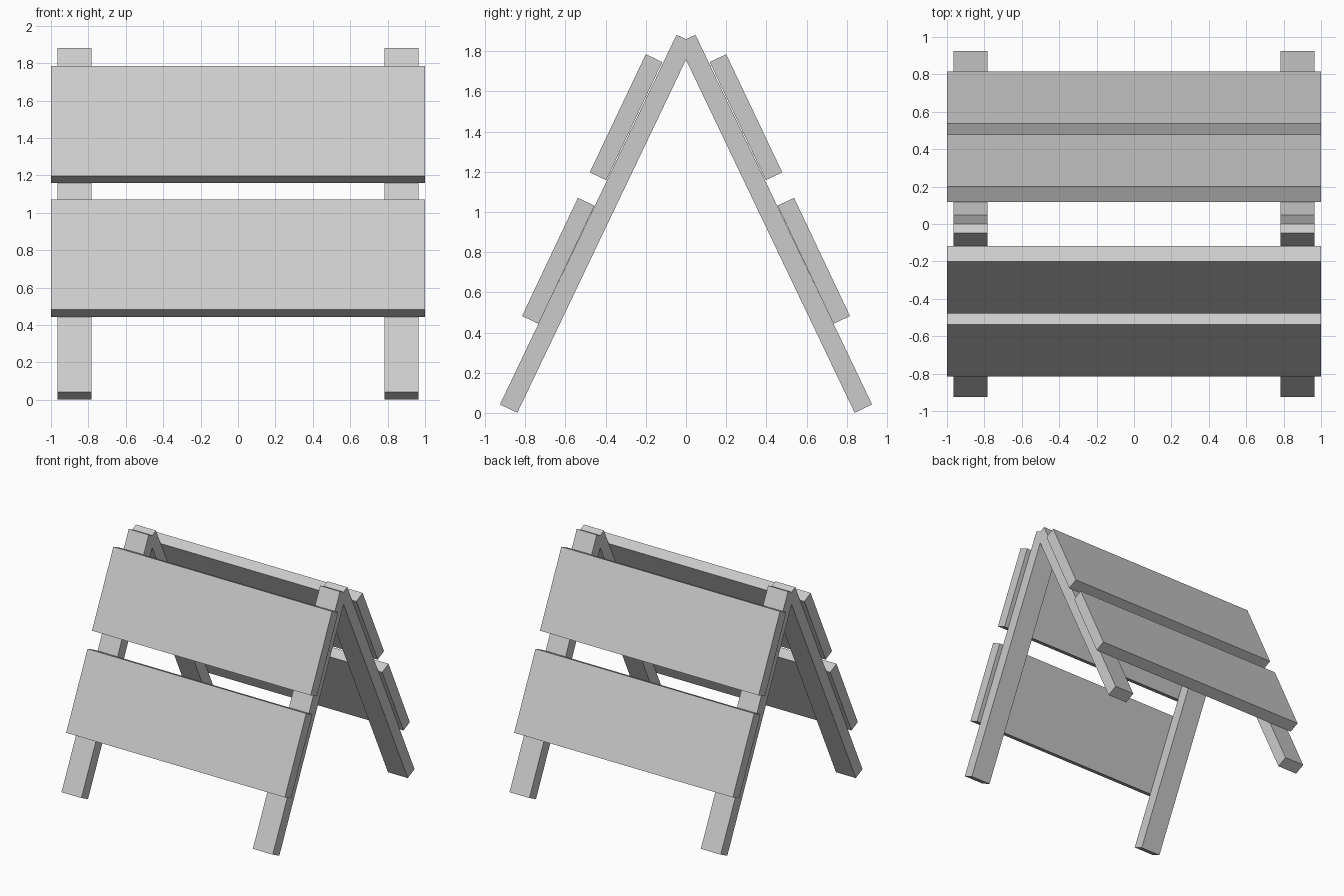
import bpy
import math
from mathutils import Vector

if "Cube" in bpy.data.objects:
    bpy.data.objects.remove(bpy.data.objects["Cube"])


def plank(name, x, width, top, bottom, thick, side):
    """Box whose outer face runs between two (y, z) points of the front half."""
    t, b = Vector(top), Vector(bottom)
    along = (t - b).normalized()
    inward = Vector((along.y, -along.x))
    c = (t + b) / 2 + inward * thick / 2
    lean = -math.atan2(along.x, along.y)
    bpy.ops.mesh.primitive_cube_add(size=1, location=(x, -side * c.x, c.y),
                                    rotation=(-side * lean, 0, 0))
    ob = bpy.context.object
    ob.name = name
    ob.scale = (width, thick, (t - b).length)
    bpy.ops.object.transform_apply(location=False, rotation=False, scale=True)


for side, label in ((-1, "front"), (1, "back")):
    # Sloping legs crossing at the ridge
    for x, end in ((-0.875, "left"), (0.875, "right")):
        plank(f"{label}_leg_{end}", x, 0.182, (-0.047, 1.882), (-0.926, 0.042), 0.096, side)
    # Wide boards lying on the outer faces of the legs
    plank(f"{label}_upper_board", 0, 2.0, (-0.200, 1.785), (-0.479, 1.197), 0.091, side)
    plank(f"{label}_lower_board", 0, 2.0, (-0.538, 1.070), (-0.816, 0.482), 0.091, side)
